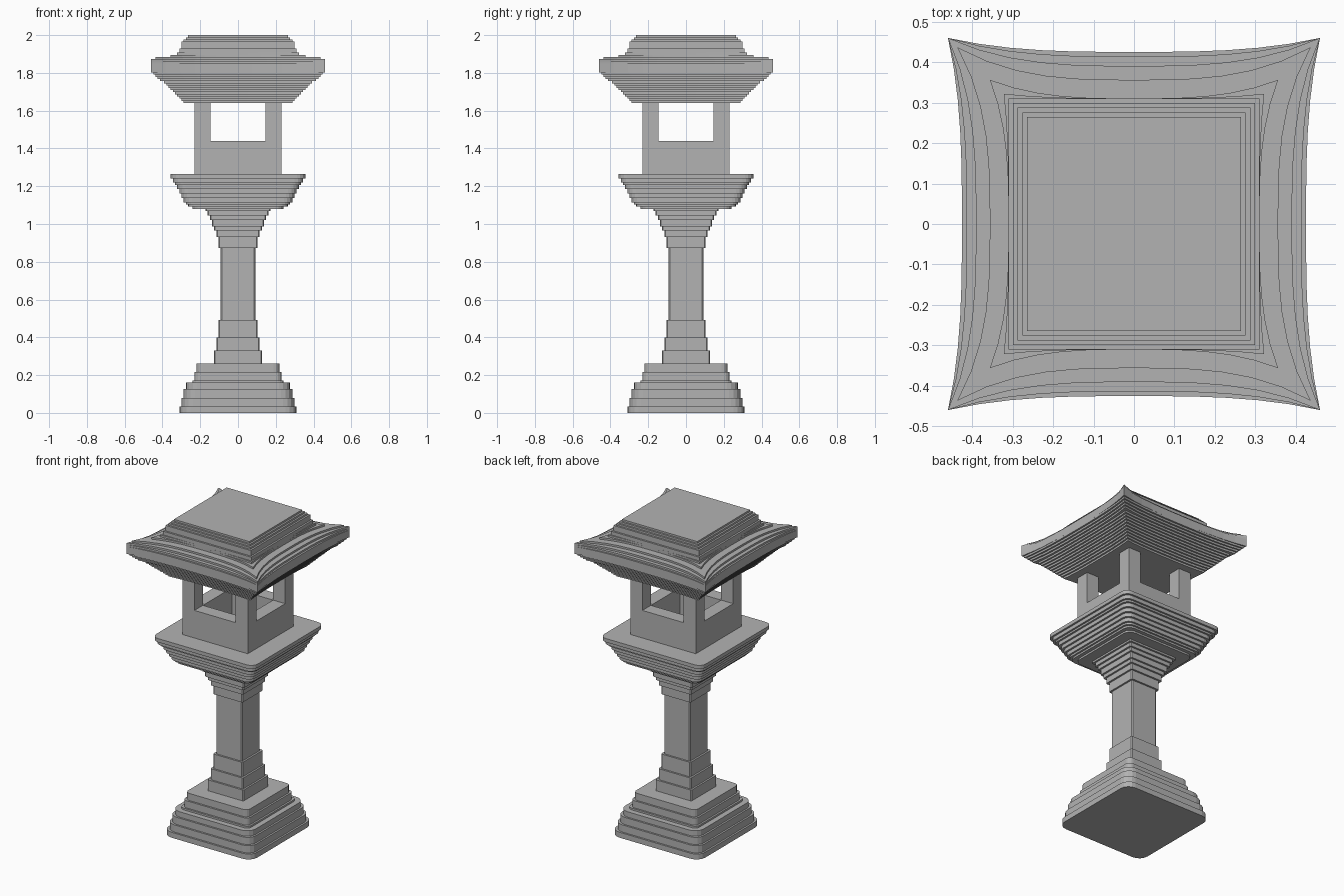
import bpy, bmesh, math

if "Cube" in bpy.data.objects:
    bpy.data.objects.remove(bpy.data.objects["Cube"])

V = 0.0115   # terrace step of the carved stone
SEG = 12     # divisions per side of the flared roof rings

stone = bpy.data.materials.new("stone")
stone.diffuse_color = (0.45, 0.45, 0.45, 1)
stone.use_nodes = True
stone.node_tree.nodes["Principled BSDF"].inputs["Base Color"].default_value = stone.diffuse_color


def rounded_ring(h, r, z, n=4):
    """Square outline of half-width h with corner radius r."""
    pts = []
    for q in range(4):
        sx = 1 if q in (0, 3) else -1
        sy = 1 if q in (0, 1) else -1
        for i in range(n + 1):
            a = (q + i / n) * math.pi / 2
            pts.append((sx * (h - r) + r * math.cos(a), sy * (h - r) + r * math.sin(a), z))
    return pts


def flared_ring(mid, corner, z):
    """Square outline whose corners sweep outward."""
    pts = []
    for q in range(4):
        a = q * math.pi / 2
        c, s = round(math.cos(a)), round(math.sin(a))
        for i in range(SEG):
            t = -1 + 2 * i / SEG
            x, y = mid + (corner - mid) * abs(t) ** 3, t * corner
            pts.append((x * c - y * s, x * s + y * c, z))
    return pts


def sample(profile, z):
    """Interpolate a list of (z, width) pairs."""
    for (z0, h0), (z1, h1) in zip(profile, profile[1:]):
        if z <= z1:
            return h0 + (h1 - h0) * max(0, z - z0) / (z1 - z0)
    return profile[-1][1]


def terraces(*profiles):
    """Turn profiles into upright layers: (z_bottom, z_top, widths)."""
    z0, z1 = profiles[0][0][0], profiles[0][-1][0]
    n = round((z1 - z0) / V)
    layers = []
    for i in range(n):
        a, b = z0 + (z1 - z0) * i / n, z0 + (z1 - z0) * (i + 1) / n
        w = [round(sample(p, (a + b) / 2) / V) * V for p in profiles]
        if layers and layers[-1][2] == w:
            layers[-1][1] = b
        else:
            layers.append([a, b, w])
    return layers


def loft(name, rings):
    bm = bmesh.new()
    loops = [[bm.verts.new(p) for p in ring] for ring in rings]
    n = len(loops[0])
    for a, b in zip(loops, loops[1:]):
        for i in range(n):
            j = (i + 1) % n
            bm.faces.new((a[i], a[j], b[j], b[i]))
    bm.faces.new(loops[0][::-1])
    bm.faces.new(loops[-1])
    bmesh.ops.recalc_face_normals(bm, faces=bm.faces)
    mesh = bpy.data.meshes.new(name)
    bm.to_mesh(mesh)
    bm.free()
    mesh.materials.append(stone)
    obj = bpy.data.objects.new(name, mesh)
    bpy.context.collection.objects.link(obj)


def square_part(name, profile, radius, n=4):
    loft(name, [rounded_ring(w[0], radius, z, n)
                for a, b, w in terraces(profile) for z in (a, b)])


def box(name, center, size):
    bpy.ops.mesh.primitive_cube_add(size=1, location=center)
    obj = bpy.context.object
    obj.name = name
    obj.scale = size
    obj.data.materials.append(stone)


# Stepped base
square_part("base_lower", [(0, 0.312), (0.16, 0.275)], 0.06)
square_part("base_upper", [(0.16, 0.24), (0.262, 0.214)], 0.03)

# Waisted square post
square_part("post", [(0.262, 0.132), (0.36, 0.115), (0.45, 0.102), (0.54, 0.092), (0.62, 0.088),
                     (0.82, 0.088), (0.87, 0.096), (0.93, 0.11), (0.99, 0.132), (1.04, 0.154),
                     (1.08, 0.174)], 0.006, 1)

# Platform with curved underside
square_part("platform", [(1.08, 0.235), (1.097, 0.268), (1.125, 0.288), (1.16, 0.305),
                         (1.19, 0.32), (1.217, 0.335), (1.238, 0.352), (1.265, 0.354)], 0.045)

# Hollow fire box: corner pillars and low walls, open windows above
OUT, WIN = 0.23, 0.145
mid, th = (OUT + WIN) / 2, OUT - WIN
for s in (-1, 1):
    for t in (-1, 1):
        box("corner_pillar", (s * mid, t * mid, 1.4525), (th, th, 0.375))
    box("low_wall_x", (0, s * mid, 1.3525), (2 * WIN, th, 0.175))
    box("low_wall_y", (s * mid, 0, 1.3525), (th, 2 * WIN, 0.175))

# Roof: sloping underside, upright rim, gently rising top and bevelled cap
cap = [(1.915, 0.312), (1.962, 0.293), (1.986, 0.277), (2.0, 0.256)]
roof_mid = [(1.64, 0.275), (1.71, 0.345), (1.79, 0.422), (1.85, 0.425), (1.865, 0.4),
            (1.882, 0.34), (1.89, 0.312)] + cap
roof_corner = [(1.64, 0.28), (1.715, 0.36), (1.812, 0.46), (1.874, 0.46), (1.884, 0.4),
               (1.893, 0.328)] + cap
loft("roof", [flared_ring(*w, z) for a, b, w in terraces(roof_mid, roof_corner) for z in (a, b)])
